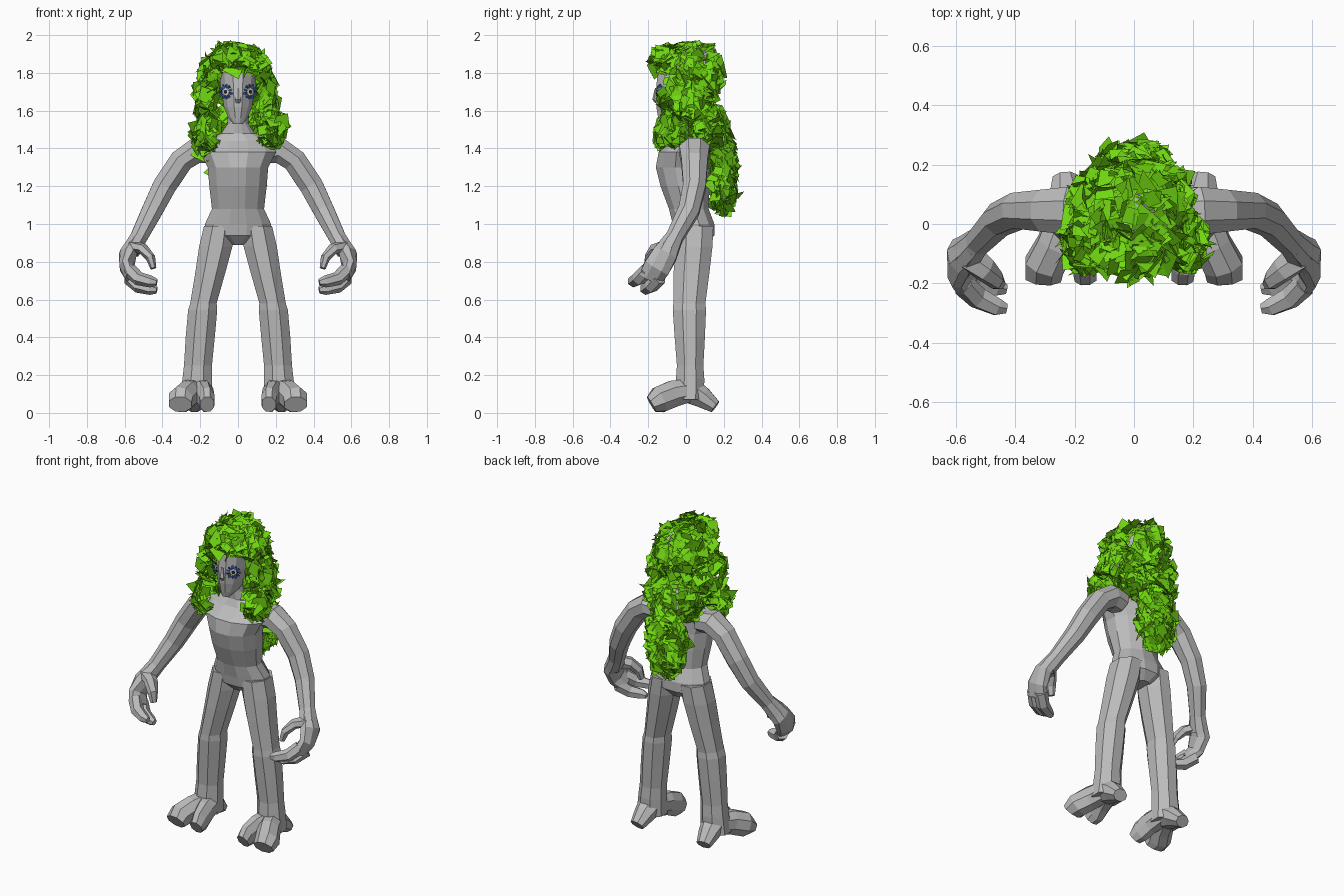
import bpy, bmesh, math, random
from mathutils import Vector

if "Cube" in bpy.data.objects:
    bpy.data.objects.remove(bpy.data.objects["Cube"])
random.seed(7)


def material(name, rgb):
    m = bpy.data.materials.new(name)
    m.diffuse_color = (*rgb, 1)
    m.use_nodes = True
    m.node_tree.nodes["Principled BSDF"].inputs["Base Color"].default_value = m.diffuse_color
    return m


GREY = material("grey skin", (0.50, 0.50, 0.50))
GREEN = material("leaf green", (0.17, 0.70, 0.006))
BLUE = material("eye leaf blue", (0.03, 0.09, 0.42))
PALE = material("eye pale", (0.62, 0.60, 0.50))
DARK = material("pupil dark", (0.015, 0.015, 0.02))


def finish(bm, name, mats, mirror=False):
    me = bpy.data.meshes.new(name)
    bm.to_mesh(me)
    bm.free()
    ob = bpy.data.objects.new(name, me)
    bpy.context.collection.objects.link(ob)
    for m in mats:
        me.materials.append(m)
    if mirror:
        mod = ob.modifiers.new("mirror", 'MIRROR')
        mod.use_mirror_merge = False
    return ob


def tube(name, rings, n=8, ref=(1, 0, 0), level=False, mirror=True):
    """Loft of n-sided rings (x, y, z, half width along ref, other half width)."""
    bm = bmesh.new()
    pts = [Vector(r[:3]) for r in rings]
    k = 1 / math.cos(math.pi / n)
    loops = []
    for i, r in enumerate(rings):
        t = pts[min(i + 1, len(pts) - 1)] - pts[max(i - 1, 0)]
        t = Vector((0, 0, 1)) if level else t.normalized()
        u = Vector(ref)
        u = (u - t * u.dot(t)).normalized()
        v = t.cross(u)
        loop = []
        for j in range(n):
            a = 2 * math.pi * (j + 0.5) / n
            p = pts[i] + u * (r[3] * k * math.cos(a)) + v * (r[4] * k * math.sin(a))
            p.z = max(p.z, 0)
            loop.append(bm.verts.new(p))
        loops.append(loop)
    for a, b in zip(loops, loops[1:]):
        for j in range(n):
            bm.faces.new((a[j], a[(j + 1) % n], b[(j + 1) % n], b[j]))
    bm.faces.new(loops[0])
    bm.faces.new(loops[-1])
    bmesh.ops.recalc_face_normals(bm, faces=bm.faces)
    return finish(bm, name, [GREY], mirror)


# Torso with neck, and head
tube("torso", [(0, .05, .89, .05, .06), (0, .045, .94, .165, .105), (0, .04, 1.0, .175, .11),
               (0, .015, 1.08, .138, .105), (0, -.005, 1.2, .152, .13), (0, -.02, 1.3, .16, .14),
               (0, -.015, 1.38, .20, .13), (0, .02, 1.44, .185, .09), (0, .02, 1.48, .09, .07),
               (0, .0, 1.53, .055, .055), (0, .0, 1.63, .055, .055)], 12, level=True, mirror=False)
tube("head", [(0, -.115, 1.53, .025, .025), (0, -.085, 1.56, .05, .062), (0, -.045, 1.62, .075, .112),
              (0, -.03, 1.70, .088, .13), (0, .0, 1.80, .10, .15), (0, .02, 1.88, .085, .13),
              (0, .03, 1.93, .04, .06)], 12, level=True, mirror=False)
tube("nose", [(0, -.155, 1.72, .008, .008), (0, -.16, 1.66, .016, .016), (0, -.152, 1.64, .01, .01)],
     6, level=True, mirror=False)

# Legs and two-toed feet
tube("legs", [(.10, .045, .99, .08, .10), (.118, .04, .88, .088, .10), (.145, .03, .75, .08, .095),
              (.183, .018, .58, .07, .085), (.187, .018, .545, .077, .088), (.20, .02, .40, .077, .08),
              (.212, .022, .25, .074, .07), (.216, .022, .18, .078, .075), (.222, .02, .07, .085, .075)],
     level=True)
tube("outer_toes", [(.23, .02, .12, .06, .06), (.265, -.07, .10, .062, .07), (.302, -.14, .07, .066, .07),
                    (.306, -.183, .045, .06, .045)])
tube("inner_toes", [(.20, .02, .12, .06, .06), (.18, -.07, .10, .05, .068), (.166, -.14, .07, .041, .07),
                    (.163, -.183, .045, .037, .045)])
tube("heels", [(.22, .02, .12, .075, .07), (.225, .09, .08, .06, .055), (.232, .155, .032, .042, .034)])

# Arms and curled hands
Y = (0, 1, 0)
tube("arms", [(.14, .04, 1.38, .075, .06), (.22, .045, 1.39, .08, .068), (.30, .045, 1.335, .07, .063),
              (.39, .045, 1.20, .06, .062), (.455, .015, 1.07, .056, .055), (.525, -.06, .93, .045, .045),
              (.565, -.10, .86, .06, .048)], ref=Y)
tube("palms", [(.535, -.07, .92, .045, .04), (.583, -.11, .84, .065, .045), (.59, -.155, .77, .07, .036),
               (.56, -.19, .715, .065, .034)], ref=Y)
for name, dy, dz in (("front_fingers", -.035, .02), ("rear_fingers", .03, -.02)):
    tube(name, [(.575, -.17 + dy, .735 + dz, .034, .034), (.525, -.215 + dy, .69 + dz, .034, .032),
                (.46, -.245 + dy, .675 + dz, .028, .027), (.43, -.25 + dy, .67 + dz, .016, .016)], 6, Y)
tube("thumbs", [(.555, -.11, .88, .045, .03), (.50, -.155, .865, .038, .026), (.462, -.19, .82, .03, .022),
                (.448, -.20, .765, .02, .014)], 6, Y)


def leaf(bm, p, normal, size, tilt, flip):
    """One bent four-cornered leaf with a random tilt."""
    n = (normal + Vector([random.gauss(0, tilt) for _ in range(3)])).normalized()
    u = n.orthogonal().normalized()
    v = n.cross(u)
    turn = random.random() * 6.28
    vs = []
    for j in range(4):
        a = turn + j * math.pi / 2 + random.uniform(-.3, .3)
        r = size * random.uniform(.75, 1.3)
        vs.append(bm.verts.new(p + u * r * math.cos(a) + v * r * math.sin(a)
                               + n * random.uniform(-.2, .2) * size))
    return bm.faces.new(vs[::-1] if flip else vs)


# Leafy hair: name, centre, radii, leaf count, share of turned-over leaves
CLUMPS = [
    ("crown_leaves", (-.01, .015, 1.785), (.185, .185, .175), 400, .35),
    ("fringe_leaves", (-.01, -.09, 1.87), (.14, .09, .075), 110, .4),
    ("left_side_leaves", (-.165, .0, 1.66), (.06, .14, .13), 100, .2),
    ("right_side_leaves", (.15, .0, 1.66), (.055, .14, .13), 100, .2),
    ("left_lock_leaves", (-.165, -.07, 1.475), (.075, .09, .11), 120, .5),
    ("right_lock_leaves", (.165, -.06, 1.50), (.085, .09, .10), 120, .4),
    ("nape_leaves", (0, .12, 1.51), (.19, .10, .13), 200, .3),
    ("back_tail_leaves", (.0, .195, 1.27), (.13, .075, .22), 240, .3),
]
for name, c, rad, count, turned in CLUMPS:
    bm = bmesh.new()
    for _ in range(count):
        d = Vector([random.gauss(0, 1) for _ in range(3)]).normalized()
        k = random.uniform(.82, 1.0)
        p = Vector([c[i] + d[i] * rad[i] * k for i in range(3)])
        if p.y < 0 and abs(p.x) < .12 and p.z < 1.81:      # keep the face free
            continue
        nrm = Vector([d[i] / rad[i] for i in range(3)]).normalized()
        leaf(bm, p, nrm, random.uniform(.03, .055), .42, random.random() < turned)
    finish(bm, name, [GREEN])

# Eyes: pale disc and dark pupil inside a wreath of tiny blue leaves
bm = bmesh.new()
n = Vector((.5, -.86, .0)).normalized()
u = Vector((.86, .5, 0)).normalized()
w = Vector((0, 0, 1))
c = Vector((.062, -.134, 1.70))


def disc(radius, lift, index):
    vs = [bm.verts.new(c + n * lift + u * radius * math.cos(a * math.pi / 4)
                       + w * radius * math.sin(a * math.pi / 4)) for a in range(8)]
    bm.faces.new(vs).material_index = index


disc(.021, .006, 0)
disc(.011, .009, 1)
for i in range(22):
    a = i * 2 * math.pi / 11
    r = .027 + .008 * (i % 2)
    p = c + n * .007 + u * r * math.cos(a) + w * r * math.sin(a)
    leaf(bm, p, n, .009, .4, False).material_index = 2
finish(bm, "eyes", [PALE, DARK, BLUE], True)
